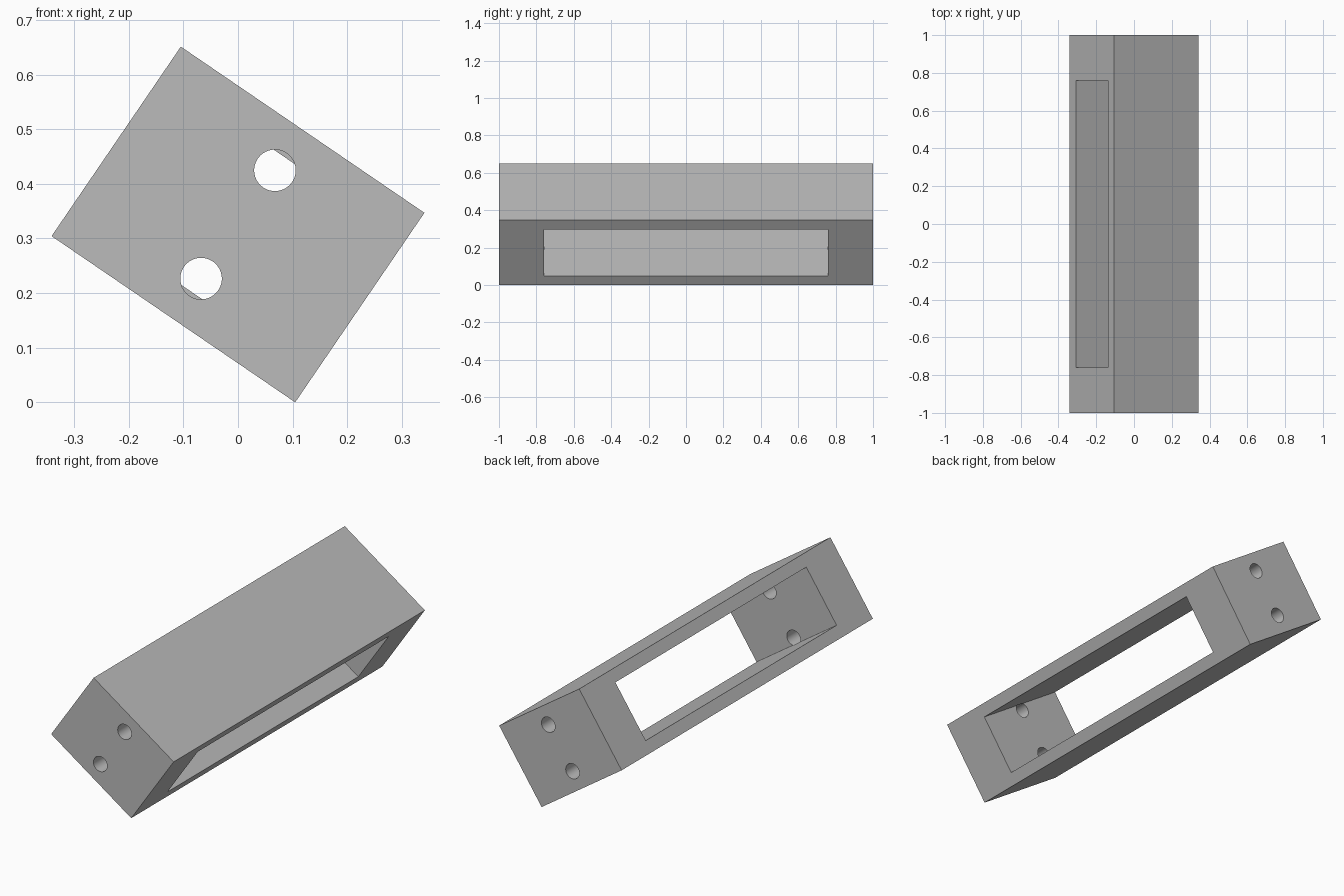
import bpy
import math
from mathutils import Matrix

default = bpy.data.objects.get("Cube")
if default:
    bpy.data.objects.remove(default, do_unlink=True)

WIDTH, LENGTH, HEIGHT = 0.54, 2.0, 0.42
WINDOW_LENGTH, WINDOW_HEIGHT = 1.52, 0.30
HOLE_RADIUS, HOLE_OFFSET = 0.038, 0.12
TILT = math.radians(34.3)

grey = bpy.data.materials.new("plain grey")
grey.use_nodes = True
colour = (0.5, 0.5, 0.5, 1)
grey.diffuse_color = colour
grey.node_tree.nodes["Principled BSDF"].inputs["Base Color"].default_value = colour


def box(name, size):
    bpy.ops.mesh.primitive_cube_add(size=1)
    obj = bpy.context.object
    obj.name = name
    obj.data.transform(Matrix.Diagonal((*size, 1)))
    obj.data.materials.append(grey)
    return obj


def cut(target, cutter):
    cutter.hide_render = True
    mod = target.modifiers.new("cut", "BOOLEAN")
    mod.operation = "DIFFERENCE"
    mod.solver = "EXACT"
    mod.object = cutter
    bpy.ops.object.select_all(action="DESELECT")
    bpy.context.view_layer.objects.active = target
    target.select_set(True)
    bpy.ops.object.modifier_apply(modifier=mod.name)
    bpy.data.objects.remove(cutter, do_unlink=True)


# Solid block with a rectangular window through its width
body = box("block_frame", (WIDTH, LENGTH, HEIGHT))
cut(body, box("window_cutter", (WIDTH * 2, WINDOW_LENGTH, WINDOW_HEIGHT)))

# Two round holes through each end block, stopping at the window
inner, outer = WINDOW_LENGTH / 2 - 0.004, LENGTH / 2 + 0.1
for end in (-1, 1):
    for side in (-1, 1):
        bpy.ops.mesh.primitive_cylinder_add(
            vertices=48, radius=HOLE_RADIUS, depth=outer - inner,
            location=(0, end * (inner + outer) / 2, side * HOLE_OFFSET),
            rotation=(math.pi / 2, 0, 0))
        drill = bpy.context.object
        drill.name = "hole_cutter"
        drill.data.materials.append(grey)
        cut(body, drill)

# Tilt the block onto its lower edge and stand it on the ground
body.data.transform(Matrix.Rotation(TILT, 4, "Y"))
lowest = min(v.co.z for v in body.data.vertices)
body.data.transform(Matrix.Translation((0, 0, -lowest)))

bpy.context.view_layer.objects.active = body
body.select_set(True)
bpy.ops.object.shade_smooth_by_angle(angle=math.radians(30))
